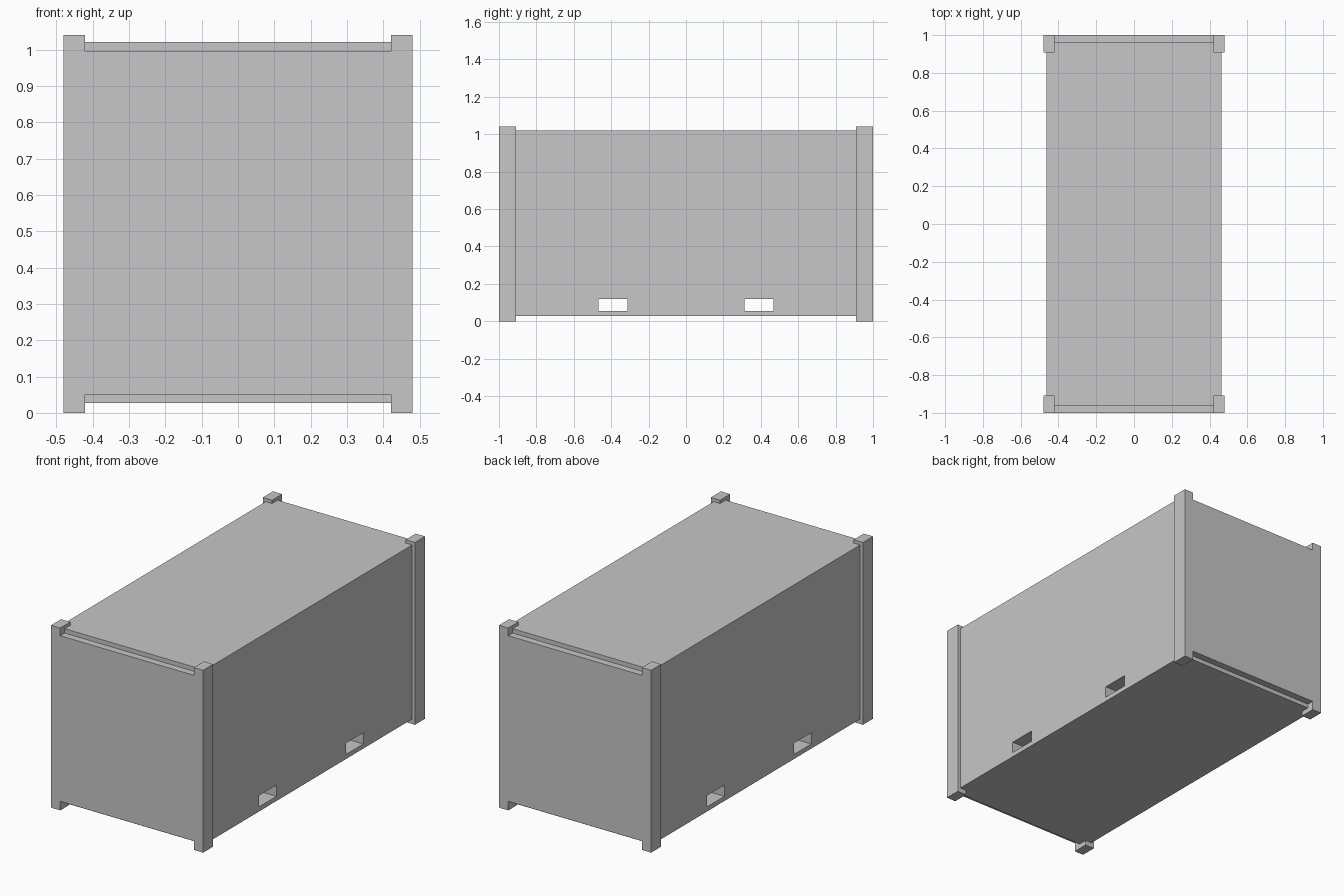
import bpy
import bmesh
from mathutils import Vector

default = bpy.data.objects.get("Cube")
if default:
    bpy.data.objects.remove(default, do_unlink=True)

grey = bpy.data.materials.new("container grey")
grey.use_nodes = True
colour = (0.57, 0.57, 0.57, 1)
grey.diffuse_color = colour
grey.node_tree.nodes["Principled BSDF"].inputs["Base Color"].default_value = colour


def add_boxes(name, boxes):
    """One flat-shaded object made of boxes given by low and high corners."""
    bm = bmesh.new()
    for low, high in boxes:
        low, high = Vector(low), Vector(high)
        verts = bmesh.ops.create_cube(bm, size=1)["verts"]
        bmesh.ops.scale(bm, vec=high - low, verts=verts)
        bmesh.ops.translate(bm, vec=(low + high) / 2, verts=verts)
    mesh = bpy.data.meshes.new(name)
    bm.to_mesh(mesh)
    bm.free()
    mesh.materials.append(grey)
    obj = bpy.data.objects.new(name, mesh)
    bpy.context.collection.objects.link(obj)
    return obj


def span(sign, inner, outer):
    """Sorted range on one side of the centre."""
    return sorted((sign * inner, sign * outer))


HALF_WIDTH, HALF_LENGTH, HEIGHT = 0.48, 1.0, 1.04
POST_X, POST_Y = 0.4215, 0.909   # inner sides of the corner posts
BODY_X, BODY_Y = 0.462, 0.96
FLOOR, ROOF = 0.0275, 1.021

# Main box
body = add_boxes("container_body", [((-BODY_X, -BODY_Y, FLOOR), (BODY_X, BODY_Y, ROOF))])

# Forklift pockets cut right through the body
pockets = []
for side in (-1, 1):
    y0, y1 = span(side, 0.313, 0.469)
    pockets.append(((-0.6, y0, 0.054), (0.6, y1, 0.118)))
cutter = add_boxes("pocket_cutter", pockets)
cutter.hide_render = True
cut = body.modifiers.new("forklift_pockets", "BOOLEAN")
cut.operation = "DIFFERENCE"
cut.solver = "EXACT"
cut.object = cutter
bpy.context.view_layer.objects.active = body
bpy.ops.object.modifier_apply(modifier=cut.name)
bpy.data.objects.remove(cutter, do_unlink=True)

# End panels, set slightly below the roof and above the floor, and corner posts
for end, end_name in ((-1, "front"), (1, "back")):
    y0, y1 = span(end, BODY_Y, HALF_LENGTH)
    add_boxes(end_name + "_panel", [((-POST_X, y0, 0.051), (POST_X, y1, 0.996))])
    for side, side_name in ((-1, "right"), (1, "left")):
        x0, x1 = span(side, POST_X, HALF_WIDTH)
        y0, y1 = span(end, POST_Y, HALF_LENGTH)
        add_boxes(f"{end_name}_{side_name}_post", [((x0, y0, 0), (x1, y1, HEIGHT))])
